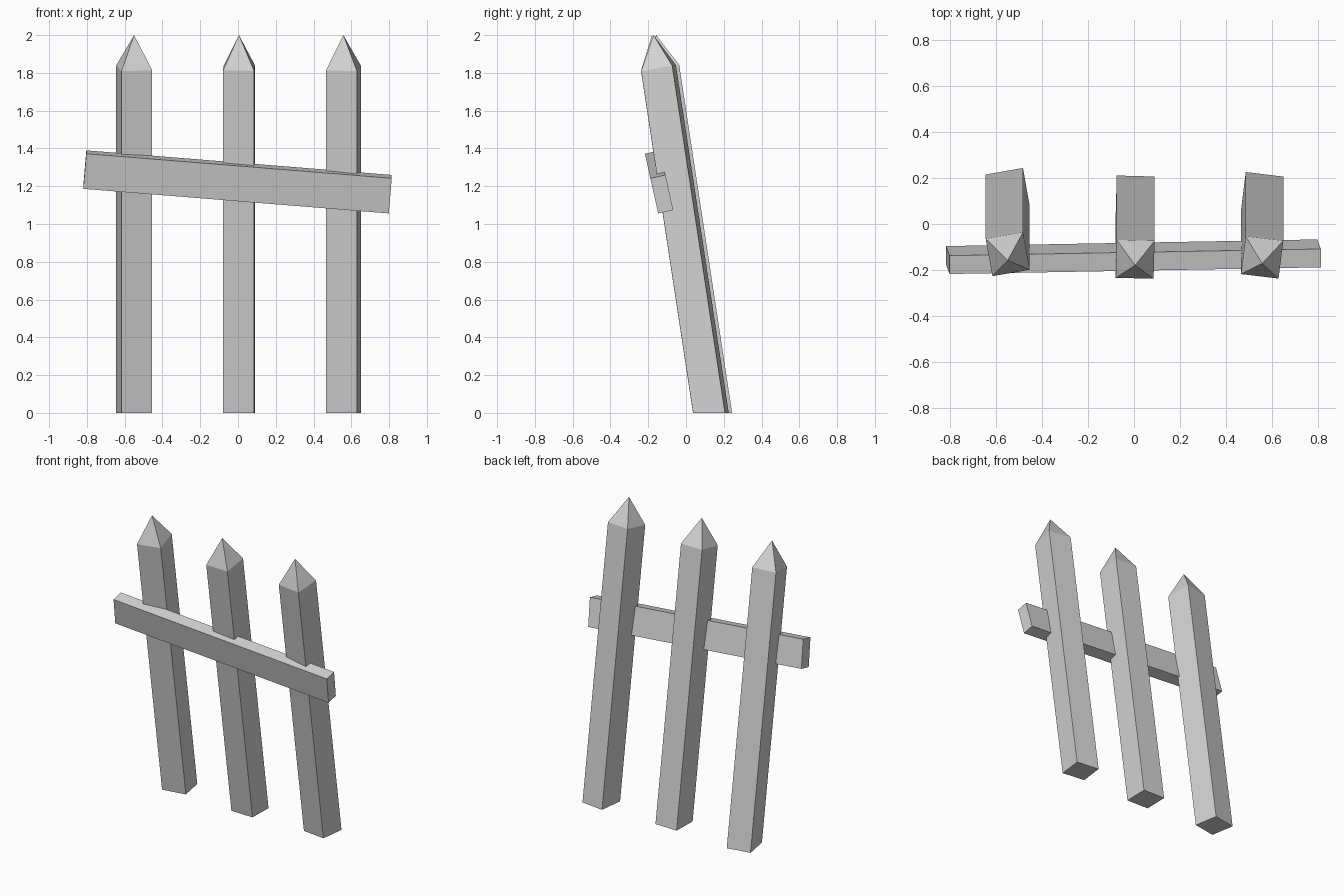
import bpy
import bmesh
from math import radians
from mathutils import Matrix, Vector

cube = bpy.data.objects.get("Cube")
if cube:
    bpy.data.objects.remove(cube)

GREY = (0.65, 0.65, 0.65, 1)
wood = bpy.data.materials.new("grey_wood")
wood.use_nodes = True
wood.diffuse_color = GREY
wood.node_tree.nodes["Principled BSDF"].inputs["Base Color"].default_value = GREY

LEAN = -0.152       # forward drift per unit of height
SHOULDER = 1.826    # height where the point begins
TOP = 2.0


def finish(name, bm):
    bmesh.ops.recalc_face_normals(bm, faces=bm.faces)
    mesh = bpy.data.meshes.new(name)
    bm.to_mesh(mesh)
    bm.free()
    mesh.materials.append(wood)
    obj = bpy.data.objects.new(name, mesh)
    bpy.context.collection.objects.link(obj)
    return obj


def picket(name, x, y, turn, width=0.165, depth=0.17):
    """Leaning square post with a flat foot and a pyramid point."""
    bm = bmesh.new()
    spin = Matrix.Rotation(radians(turn), 3, "Z")
    foot, shoulder = [], []
    for sx, sy in ((-1, -1), (1, -1), (1, 1), (-1, 1)):
        p = spin @ Vector((sx * width / 2, sy * depth / 2, 0))
        z = SHOULDER + 0.17 * p.y
        foot.append(bm.verts.new((x + p.x, y + p.y, 0)))
        shoulder.append(bm.verts.new((x + p.x, y + p.y + LEAN * z, z)))
    tip = bm.verts.new((x, y + LEAN * TOP, TOP))
    bm.faces.new(foot)
    for i in range(4):
        j = (i + 1) % 4
        bm.faces.new((foot[i], foot[j], shoulder[j], shoulder[i]))
        bm.faces.new((shoulder[i], shoulder[j], tip))
    return finish(name, bm)


def rail(name, start, end, up, depth, height):
    """Rectangular board running between two end centres."""
    start, end = Vector(start), Vector(end)
    along = (end - start).normalized()
    across = Vector(up).cross(along).normalized()
    frame = Matrix((along, across, along.cross(across))).transposed().to_4x4()
    size = Matrix.Diagonal(((end - start).length, depth, height, 1))
    bm = bmesh.new()
    bmesh.ops.create_cube(bm, size=1, matrix=Matrix.Translation((start + end) / 2) @ frame @ size)
    return finish(name, bm)


# Three upright pickets, each twisted a little
picket("right_picket", -0.55, 0.146, 10)
picket("middle_picket", 0.005, 0.124, -1.5)
picket("left_picket", 0.558, 0.132, -7)

# Crooked cross rail on the front
rail("cross_rail", (-0.811, -0.157, 1.288), (0.806, -0.128, 1.158),
     up=(0, -0.042, 0.188), depth=0.082, height=0.191)
